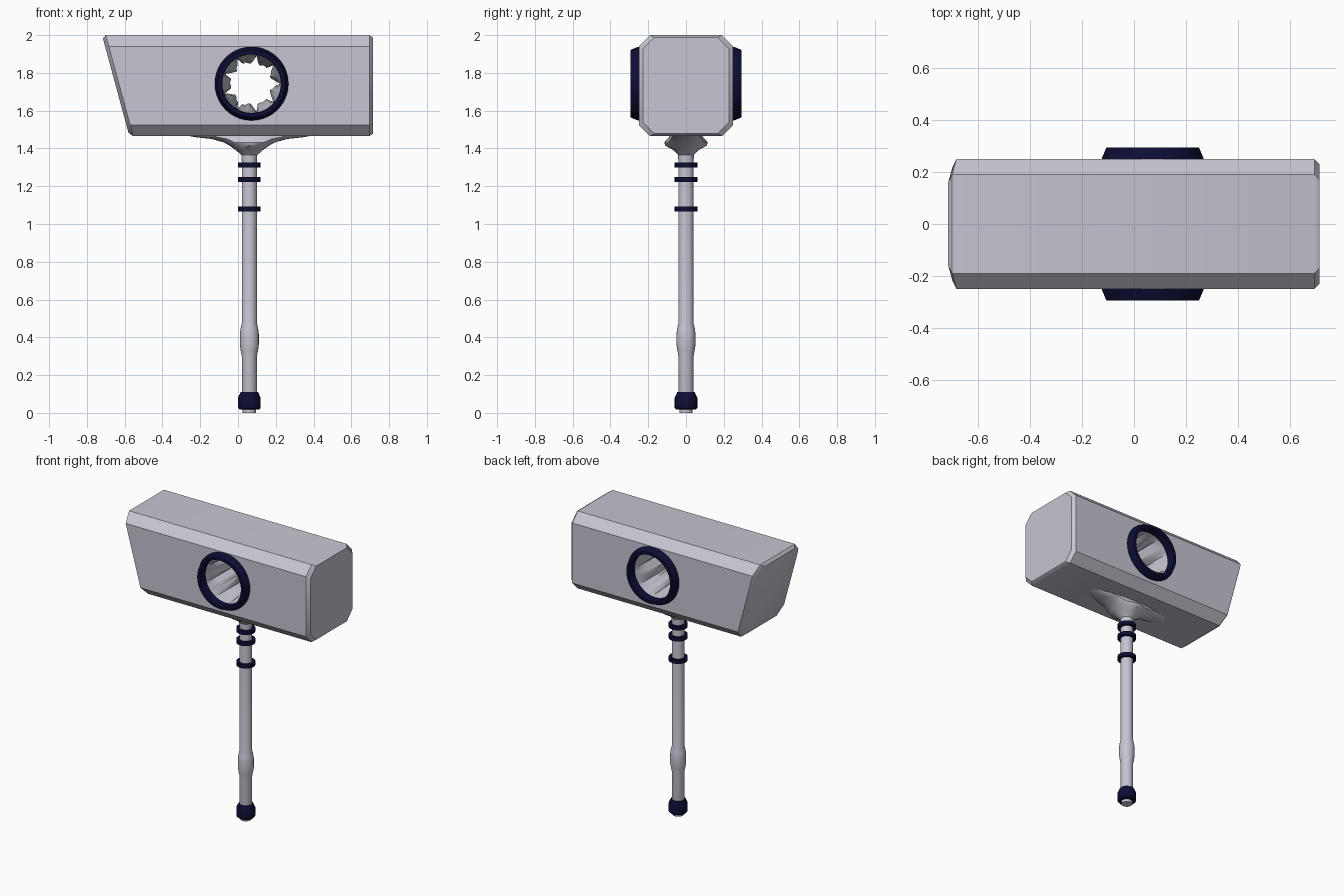
import bpy, bmesh, math
from mathutils import Vector

if "Cube" in bpy.data.objects:
    bpy.data.objects.remove(bpy.data.objects["Cube"])


def material(name, rgb):
    m = bpy.data.materials.new(name)
    m.diffuse_color = (*rgb, 1)
    m.use_nodes = True
    m.node_tree.nodes["Principled BSDF"].inputs["Base Color"].default_value = m.diffuse_color
    return m


STEEL = material("pale steel", (0.57, 0.56, 0.64))
NAVY = material("dark navy", (0.004, 0.004, 0.035))
SHAFT_X, HOLE = 0.06, Vector((0.072, 0, 1.743))


def loft(name, rings, mat, closed=False, angle=35):
    """Skin a list of equal-length point rings; cap the ends unless closed."""
    bm = bmesh.new()
    rows = [[bm.verts.new(p) for p in ring] for ring in rings]
    n = len(rows[0])
    pairs = list(zip(rows, rows[1:])) + ([(rows[-1], rows[0])] if closed else [])
    for a, b in pairs:
        for i in range(n):
            j = (i + 1) % n
            bm.faces.new((a[i], a[j], b[j], b[i]))
    if not closed:
        bm.faces.new(rows[0])
        bm.faces.new(rows[-1])
    bmesh.ops.recalc_face_normals(bm, faces=bm.faces)
    me = bpy.data.meshes.new(name)
    bm.to_mesh(me)
    bm.free()
    ob = bpy.data.objects.new(name, me)
    bpy.context.collection.objects.link(ob)
    me.materials.append(mat)
    smooth(ob, angle)
    return ob


def smooth(ob, angle):
    bpy.ops.object.select_all(action='DESELECT')
    bpy.context.view_layer.objects.active = ob
    ob.select_set(True)
    bpy.ops.object.shade_smooth_by_angle(angle=math.radians(angle))


def ellipse(x0, x1, ry, z, n=20):
    c, rx = (x0 + x1) / 2, (x1 - x0) / 2
    return [(c + rx * math.cos(t), ry * math.sin(t), z)
            for t in (2 * math.pi * i / n for i in range(n))]


def turned(name, profile, mat, closed=False, n=20):
    """Round part on the shaft axis from (radius, z) pairs."""
    return loft(name, [ellipse(SHAFT_X - r, SHAFT_X + r, r, z, n) for r, z in profile],
                mat, closed)


def hole_ring(radii, y):
    """Ring of points around the hole axis; radii repeat around the circle."""
    n = len(radii)
    return [HOLE + Vector((r * math.cos(2 * math.pi * i / n), y, r * math.sin(2 * math.pi * i / n)))
            for i, r in enumerate(radii)]


# Hammer head: chamfered block with one slanted end
def head_section(side, inset, push):
    y, b, z0, z1 = 0.25 - inset, 0.06, 1.465 + inset * 0.6, 2.0 - inset * 0.6
    pts = [(y, z0 + b), (y, z1 - b), (y - b, z1), (b - y, z1),
           (-y, z1 - b), (-y, z0 + b), (b - y, z0), (y - b, z0)]
    slope = 0.145 / 0.535
    return [((-0.72 + (2 - z) * slope + push) if side < 0 else 0.715 - push, yy, z)
            for yy, z in pts]


head = loft("hammer_head", [head_section(-1, 0.03, 0), head_section(-1, 0, 0.02),
                            head_section(1, 0, 0.02), head_section(1, 0.022, 0)], STEEL)

# Jagged funnel-shaped hole through the head
lobe = [0.15, 0.118, 0.112, 0.108, 0.112, 0.118]
star = [r * (1 + 0.06 * math.sin(i * 1.7)) if r < 0.15 else r
        for i, r in enumerate(lobe * 9)]
mid = [(r + 0.157) / 2 for r in star]
rim = [0.157] * len(star)
cutter = loft("hole_cutter", [hole_ring(rim, -0.27), hole_ring(rim, -0.24), hole_ring(mid, -0.14),
                              hole_ring(star, 0), hole_ring(mid, 0.14), hole_ring(rim, 0.24),
                              hole_ring(rim, 0.27)], STEEL)
cutter.hide_render = True
mod = head.modifiers.new("hole", 'BOOLEAN')
mod.object, mod.operation, mod.solver = cutter, 'DIFFERENCE', 'EXACT'
bpy.context.view_layer.objects.active = head
bpy.ops.object.modifier_apply(modifier=mod.name)
bpy.data.objects.remove(cutter)
smooth(head, 35)

# Bevelled collars around the hole, front and back
for s, label in ((-1, "front"), (1, "back")):
    prof = [(0.155, 0.235), (0.195, 0.235), (0.195, 0.255), (0.178, 0.295), (0.157, 0.295)]
    loft(label + "_hole_collar", [hole_ring([r] * 40, s * y) for r, y in prof], NAVY, closed=True)

# Flared neck joining the shaft to the head
neck = [(1.33, 0.04, 0.04), (1.365, 0.042, 0.042), (1.39, 0.07, 0.065), (1.415, 0.105, 0.11),
        (1.432, 0.135, 0.115), (1.45, 0.2, 0.1), (1.46, 0.29, 0.09), (1.47, 0.34, 0.085)]
loft("flared_neck", [ellipse(SHAFT_X - rx, SHAFT_X + rx, ry, z) for z, rx, ry in neck], STEEL)

# Shaft with a swollen grip and an end stub
turned("shaft", [(0.035, 0), (0.035, 0.03), (0.04, 0.05), (0.04, 0.3), (0.046, 0.33),
                 (0.05, 0.36), (0.05, 0.42), (0.046, 0.45), (0.04, 0.475), (0.04, 1.34)], STEEL)

# Shaft bands
for i, z in enumerate((1.08, 1.235, 1.312)):
    turned(f"shaft_band_{i + 1}", [(0.036, z - 0.013), (0.06, z - 0.013),
                                   (0.06, z + 0.013), (0.036, z + 0.013)], NAVY, closed=True)

# Pommel
turned("pommel", [(0.03, 0.018), (0.052, 0.018), (0.06, 0.027), (0.06, 0.08),
                  (0.046, 0.11), (0.03, 0.11)], NAVY, closed=True)
